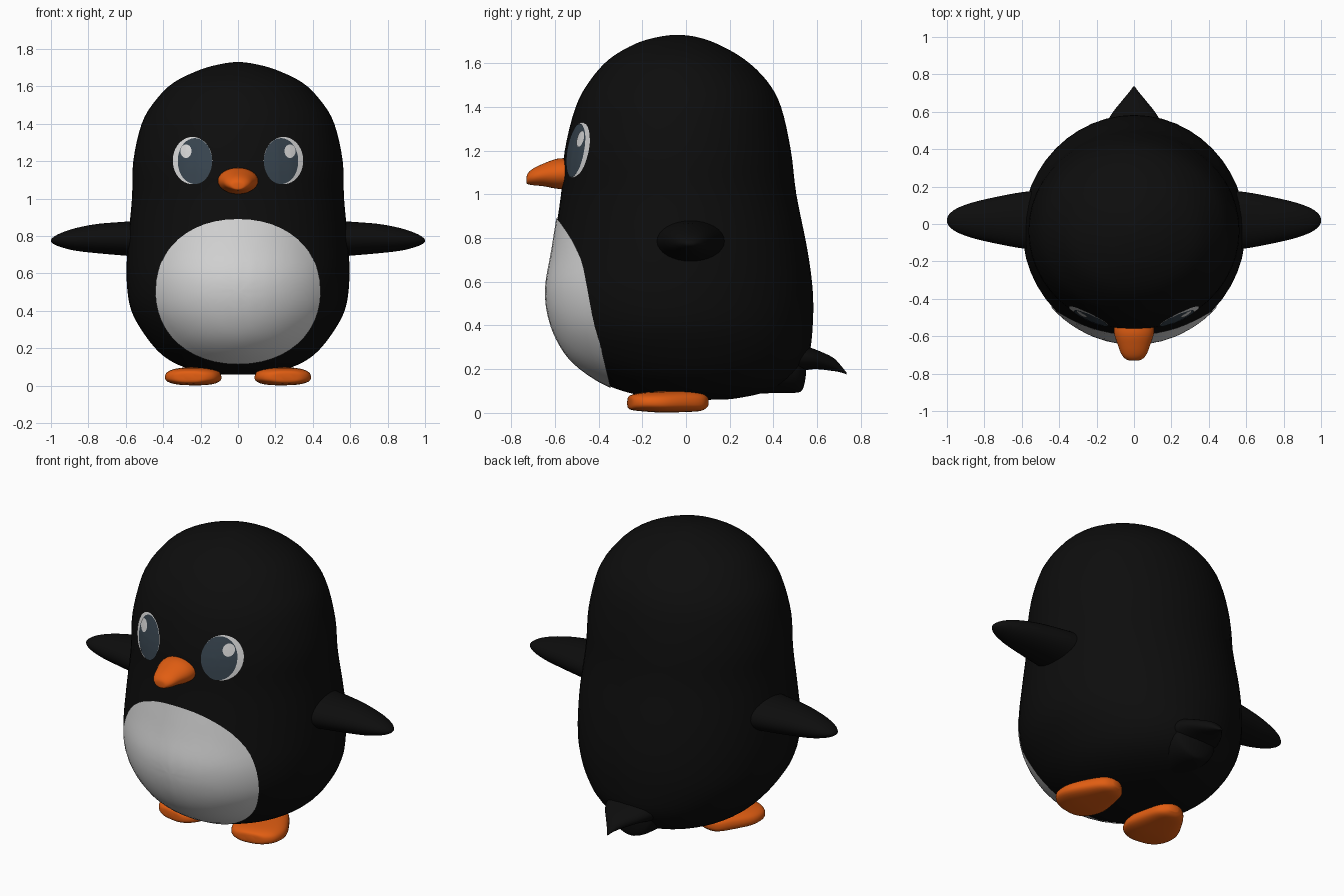
import bpy
import bmesh
import math
from mathutils import Vector
from mathutils.bvhtree import BVHTree

default_cube = bpy.data.objects.get("Cube")
if default_cube:
    bpy.data.objects.remove(default_cube, do_unlink=True)


def make_material(name, red, green, blue):
    colour = (red, green, blue, 1)
    material = bpy.data.materials.new(name)
    material.diffuse_color = colour
    material.use_nodes = True
    shader = material.node_tree.nodes["Principled BSDF"]
    shader.inputs["Base Color"].default_value = colour
    shader.inputs["Roughness"].default_value = 0.8
    return material


black = make_material("feather black", 0.004, 0.004, 0.004)
white = make_material("belly white", 0.68, 0.68, 0.68)
orange = make_material("beak orange", 0.75, 0.11, 0.006)
slate = make_material("eye slate", 0.04, 0.06, 0.08)


def finish(name, bm, material):
    bmesh.ops.recalc_face_normals(bm, faces=bm.faces)
    for face in bm.faces:
        face.smooth = True
    mesh = bpy.data.meshes.new(name)
    bm.to_mesh(mesh)
    mesh.set_sharp_from_angle(angle=math.radians(60))
    mesh.materials.append(material)
    obj = bpy.data.objects.new(name, mesh)
    bpy.context.collection.objects.link(obj)
    return obj


def resample(sections, steps=4):
    """Smooth curve through all sections."""
    padded = [sections[0]] + sections + [sections[-1]]
    result = []
    for a, b, c, d in zip(padded, padded[1:], padded[2:], padded[3:]):
        for step in range(steps):
            t = step / steps
            result.append([
                q + t / 2 * (r - p + t * (2 * p - 5 * q + 4 * r - s + t * (3 * (q - r) + s - p)))
                for p, q, r, s in zip(a, b, c, d)])
    return result + [sections[-1]]


def loft(sections, place, segments=32, power=1.0):
    """Rings of (position, half width, low, high), placed by an axis rule."""
    bm = bmesh.new()
    rings = []
    for position, half, low, high in resample(sections):
        ring = []
        for i in range(segments):
            angle = math.tau * i / segments
            c, s = math.cos(angle), math.sin(angle)
            u = half * math.copysign(abs(c) ** power, c)
            v = (low + high) / 2 + (high - low) / 2 * math.copysign(abs(s) ** power, s)
            ring.append(bm.verts.new(place(position, u, v)))
        rings.append(ring)
    for lower, upper in zip(rings, rings[1:]):
        for i in range(segments):
            j = (i + 1) % segments
            bm.faces.new((lower[i], lower[j], upper[j], upper[i]))
    bm.faces.new(rings[0])
    bm.faces.new(rings[-1])
    return bm


def along_y(t, u, v):
    return (u, t, v)


# Body: z, half width, front y, back y
body_sections = [
    (0.06, 0.05, -0.02, 0.1), (0.065, 0.14, -0.12, 0.22), (0.1, 0.29, -0.29, 0.38),
    (0.16, 0.4, -0.42, 0.49), (0.26, 0.49, -0.54, 0.56), (0.4, 0.57, -0.615, 0.58),
    (0.56, 0.595, -0.64, 0.58), (0.75, 0.59, -0.61, 0.555), (1, 0.567, -0.572, 0.505),
    (1.2, 0.56, -0.555, 0.48), (1.4, 0.515, -0.505, 0.435), (1.52, 0.445, -0.44, 0.37),
    (1.62, 0.345, -0.35, 0.265), (1.69, 0.2, -0.23, 0.14), (1.72, 0.09, -0.13, 0.05),
    (1.73, 0.02, -0.06, -0.02)]
body_bm = loft(body_sections, lambda t, u, v: (u, v, t), segments=48)
finish("body", body_bm, black)
body_tree = BVHTree.FromBMesh(body_bm)


def plate(name, x, z, width, height, lift, material, rings=14, segments=48, power=1.0):
    """Thin oval laid on the front of the body."""
    bm = bmesh.new()

    def on_body(px, pz):
        hit, normal, _, _ = body_tree.ray_cast(Vector((px, -2, pz)), Vector((0, 1, 0)))
        return bm.verts.new(hit + normal * lift)

    centre = on_body(x, z)
    previous = None
    for k in range(1, rings + 1):
        ring = []
        for i in range(segments):
            angle = math.tau * i / segments
            c, s = math.cos(angle), math.sin(angle)
            ring.append(on_body(
                x + width * k / rings * math.copysign(abs(c) ** power, c),
                z + height * k / rings * math.copysign(abs(s) ** power, s)))
        for i in range(segments):
            j = (i + 1) % segments
            if previous:
                bm.faces.new((previous[i], previous[j], ring[j], ring[i]))
            else:
                bm.faces.new((centre, ring[j], ring[i]))
        previous = ring
    # Face outwards
    obj = finish(name, bm, material)
    if obj.data.polygons[0].normal.y > 0:
        obj.data.flip_normals()
    return obj


plate("belly", 0, 0.505, 0.437, 0.385, 0.006, white, power=0.94)

# Beak: y, half width, low z, high z
beak_sections = [
    (-0.73, 0.015, 1.055, 1.075), (-0.725, 0.04, 1.047, 1.095), (-0.7, 0.065, 1.042, 1.118),
    (-0.65, 0.085, 1.037, 1.142), (-0.58, 0.107, 1.025, 1.165), (-0.5, 0.105, 1.03, 1.16)]
finish("beak", loft(beak_sections, along_y), orange)

# Tail and the lump under it
tail_sections = [
    (0.48, 0.17, 0.18, 0.33), (0.58, 0.125, 0.2, 0.295), (0.67, 0.055, 0.192, 0.255),
    (0.71, 0.022, 0.185, 0.215), (0.735, 0.004, 0.176, 0.184)]
finish("tail", loft(tail_sections, along_y, power=0.9), black)
lump_sections = [
    (0.22, 0.1, 0.08, 0.3), (0.38, 0.16, 0.09, 0.35), (0.5, 0.14, 0.092, 0.35),
    (0.535, 0.1, 0.11, 0.34), (0.55, 0.03, 0.18, 0.28)]
finish("tail_base", loft(lump_sections, along_y), black)

# Wing: x, half depth, low z, high z
wing_sections = [
    (0.45, 0.165, 0.68, 0.89), (0.6, 0.15, 0.695, 0.877), (0.75, 0.122, 0.708, 0.865),
    (0.87, 0.093, 0.722, 0.842), (0.95, 0.062, 0.742, 0.815), (0.99, 0.03, 0.76, 0.792),
    (1, 0.008, 0.77, 0.78)]
# Foot: y, half width, low z, high z
foot_sections = [
    (-0.265, 0.03, 0.03, 0.065), (-0.255, 0.085, 0.015, 0.08), (-0.21, 0.13, 0.008, 0.092),
    (-0.12, 0.142, 0.002, 0.098), (0, 0.105, 0.004, 0.1), (0.07, 0.07, 0.01, 0.09),
    (0.1, 0.025, 0.03, 0.07)]
turn = math.radians(10)

for side, label in ((1, "left"), (-1, "right")):
    def place_wing(t, u, v):
        return (side * t, u + 0.02, v)

    def place_foot(t, u, v):
        lean = u * (1.1 - v)
        return (side * (0.215 + lean * math.cos(turn) - t * math.sin(turn)),
                t * math.cos(turn) + lean * math.sin(turn), v)

    finish(label + "_wing", loft(wing_sections, place_wing), black)
    finish(label + "_foot", loft(foot_sections, place_foot, power=0.75), orange)
    plate(label + "_eye_white", side * 0.242, 1.203, 0.105, 0.126, 0.003, white, rings=6)
    plate(label + "_iris", side * 0.228, 1.2, 0.091, 0.122, 0.006, slate, rings=6)
    plate(label + "_eye_glint", side * 0.274, 1.252, 0.029, 0.036, 0.009, white, rings=3)

body_bm.free()
